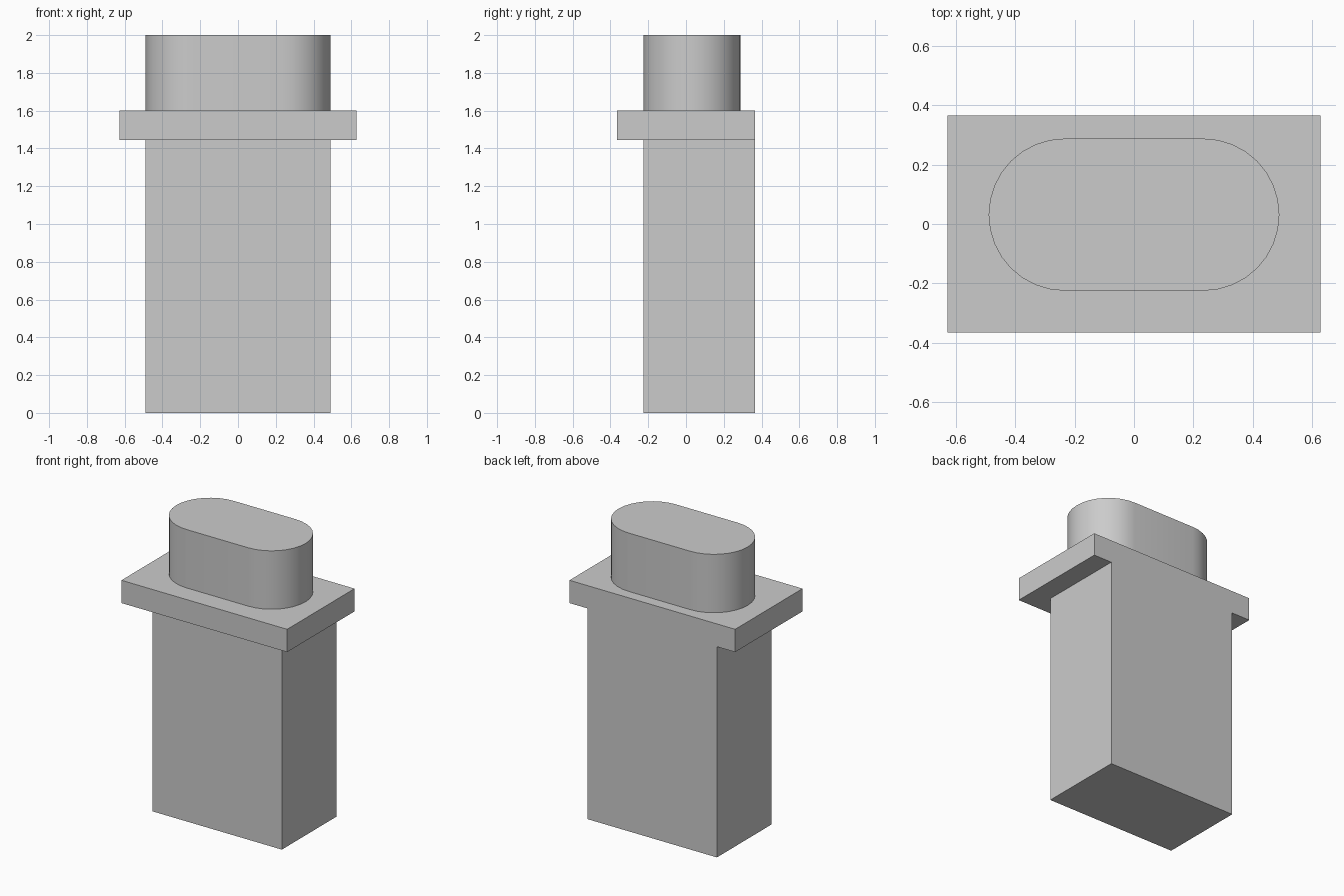
import bpy
import bmesh
from math import cos, sin, pi

cube = bpy.data.objects.get("Cube")
if cube:
    bpy.data.objects.remove(cube, do_unlink=True)

grey = bpy.data.materials.new("plain_grey")
grey.use_nodes = True
color = (0.6, 0.6, 0.6, 1.0)
grey.diffuse_color = color
grey.node_tree.nodes["Principled BSDF"].inputs["Base Color"].default_value = color


def extrude_outline(name, outline, z0, z1, smooth=False):
    """Solid made by raising a closed outline from z0 to z1."""
    bm = bmesh.new()
    base = bm.faces.new([bm.verts.new((x, y, z0)) for x, y in outline])
    top = bmesh.ops.extrude_face_region(bm, geom=[base], use_keep_orig=True)
    moved = [v for v in top["geom"] if isinstance(v, bmesh.types.BMVert)]
    bmesh.ops.translate(bm, verts=moved, vec=(0, 0, z1 - z0))
    bmesh.ops.recalc_face_normals(bm, faces=bm.faces)
    mesh = bpy.data.meshes.new(name)
    bm.to_mesh(mesh)
    bm.free()
    mesh.materials.append(grey)
    obj = bpy.data.objects.new(name, mesh)
    bpy.context.collection.objects.link(obj)
    if smooth:
        bpy.ops.object.select_all(action="DESELECT")
        obj.select_set(True)
        bpy.context.view_layer.objects.active = obj
        bpy.ops.object.shade_smooth_by_angle(angle=pi / 6)
    return obj


def rectangle(half_x, y0, y1):
    return [(-half_x, y0), (half_x, y0), (half_x, y1), (-half_x, y1)]


def stadium(half_x, y0, y1, steps=16):
    """Rectangle with fully rounded ends."""
    r, mid = (y1 - y0) / 2, (y0 + y1) / 2
    points = []
    for side in (1, -1):
        for i in range(steps + 1):
            a = -pi / 2 + pi * i / steps
            points.append((side * (half_x - r + r * cos(a)), mid + side * r * sin(a)))
    return points


half_width, front, back = 0.49, -0.225, 0.365

# Lower block, flush with the flange at the back
extrude_outline("body", rectangle(half_width, front, back), 0, 1.444)
# Wide rectangular plate
extrude_outline("flange", rectangle(0.628, -back, back), 1.444, 1.6)
# Rounded boss on top
extrude_outline("top_boss", stadium(half_width, front, 0.288), 1.6, 2, smooth=True)
